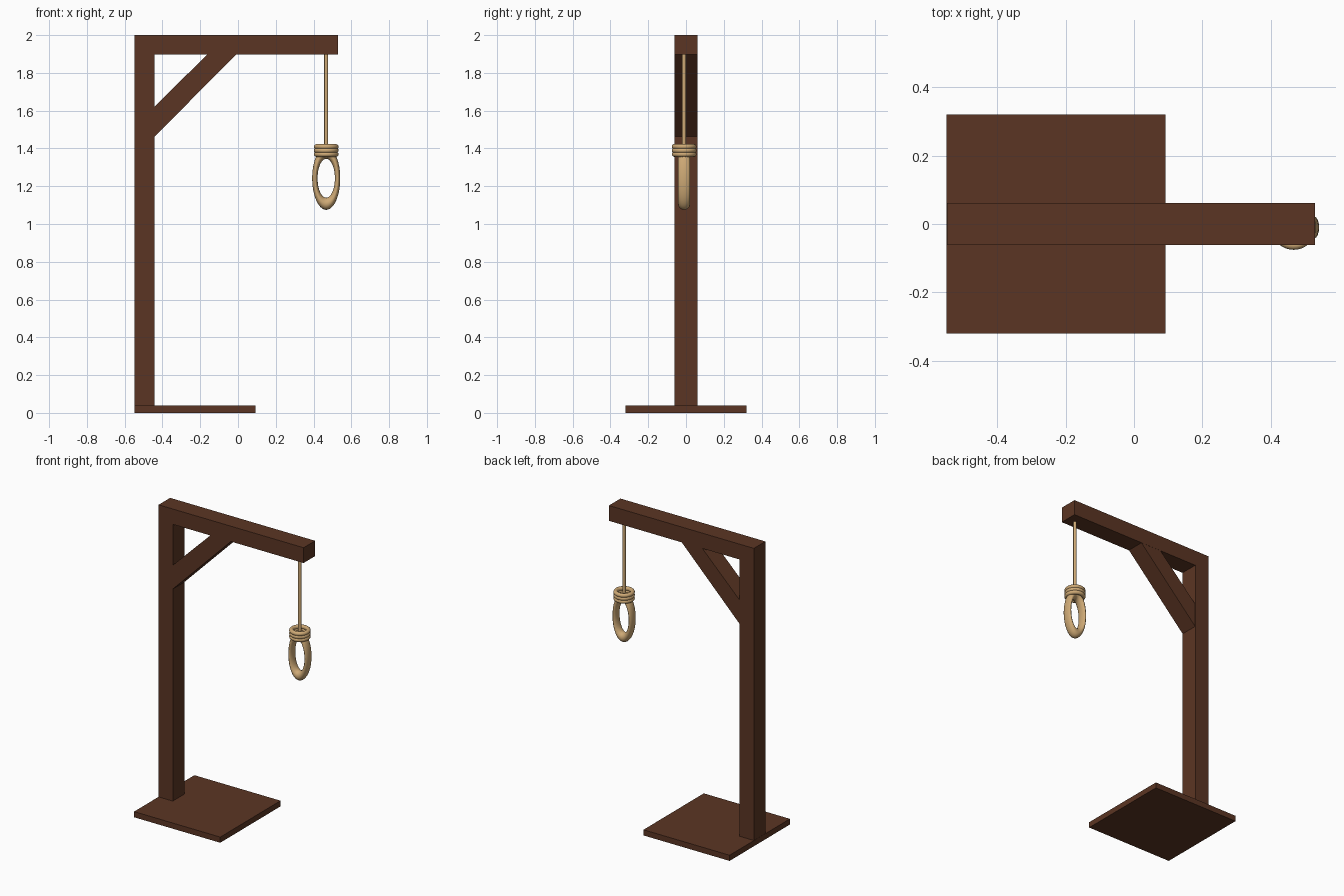
import bpy, bmesh, math

if "Cube" in bpy.data.objects:
    bpy.data.objects.remove(bpy.data.objects["Cube"])


def material(name, color):
    mat = bpy.data.materials.new(name)
    mat.diffuse_color = color
    mat.use_nodes = True
    mat.node_tree.nodes["Principled BSDF"].inputs["Base Color"].default_value = mat.diffuse_color
    return mat


WOOD = material("dark_wood", (0.105, 0.036, 0.017, 1))
ROPE = material("rope_fibre", (0.62, 0.40, 0.18, 1))


def prism(name, profile, y0, y1):
    """Extrude an (x, z) outline from y0 to y1."""
    bm = bmesh.new()
    face = bm.faces.new([bm.verts.new((x, y0, z)) for x, z in profile])
    ext = bmesh.ops.extrude_face_region(bm, geom=[face])
    verts = [g for g in ext["geom"] if isinstance(g, bmesh.types.BMVert)]
    bmesh.ops.translate(bm, verts=verts, vec=(0, y1 - y0, 0))
    bmesh.ops.recalc_face_normals(bm, faces=bm.faces)
    mesh = bpy.data.meshes.new(name)
    bm.to_mesh(mesh)
    bm.free()
    mesh.materials.append(WOOD)
    obj = bpy.data.objects.new(name, mesh)
    bpy.context.collection.objects.link(obj)
    return obj


def finish_rope(name):
    obj = bpy.context.object
    obj.name = name
    obj.data.materials.append(ROPE)
    bpy.ops.object.shade_smooth_by_angle(angle=math.radians(40))
    return obj


# Timber frame
L, R, END = -0.547, -0.442, 0.53      # post left, post right, beam end
UNDER = 1.897                         # underside of the beam
prism("base_plate", [(-0.548, 0), (0.092, 0), (0.092, 0.038), (-0.548, 0.038)], -0.32, 0.32)
prism("post", [(L, 0.038), (R, 0.038), (R, UNDER), (L, UNDER)], -0.061, 0.061)
prism("beam", [(L, UNDER), (END, UNDER), (END, 2.0), (L, 2.0)], -0.061, 0.061)
prism("diagonal_brace", [(R, 1.462), (-0.01, UNDER), (-0.163, UNDER), (R, 1.622)], -0.06, 0.06)

# Hanging rope
RX, RY = 0.467, -0.01
bpy.ops.mesh.primitive_cylinder_add(vertices=16, radius=0.0105, depth=0.515,
                                    location=(RX, RY, 1.6475))
finish_rope("rope")

# Oval loop, flattened sideways
bpy.ops.mesh.primitive_torus_add(major_radius=0.135, minor_radius=0.032,
                                 major_segments=48, minor_segments=16,
                                 location=(RX, RY, 1.242),
                                 rotation=(math.pi / 2, 0, 0))
loop = finish_rope("rope_loop")
loop.scale.x = 0.445

# Coils stacked around the top of the loop
for i in range(3):
    bpy.ops.mesh.primitive_torus_add(major_radius=0.052, minor_radius=0.0135,
                                     major_segments=36, minor_segments=12,
                                     location=(RX, RY, 1.369 + 0.0203 * i))
    finish_rope(f"knot_coil_{i + 1}")
